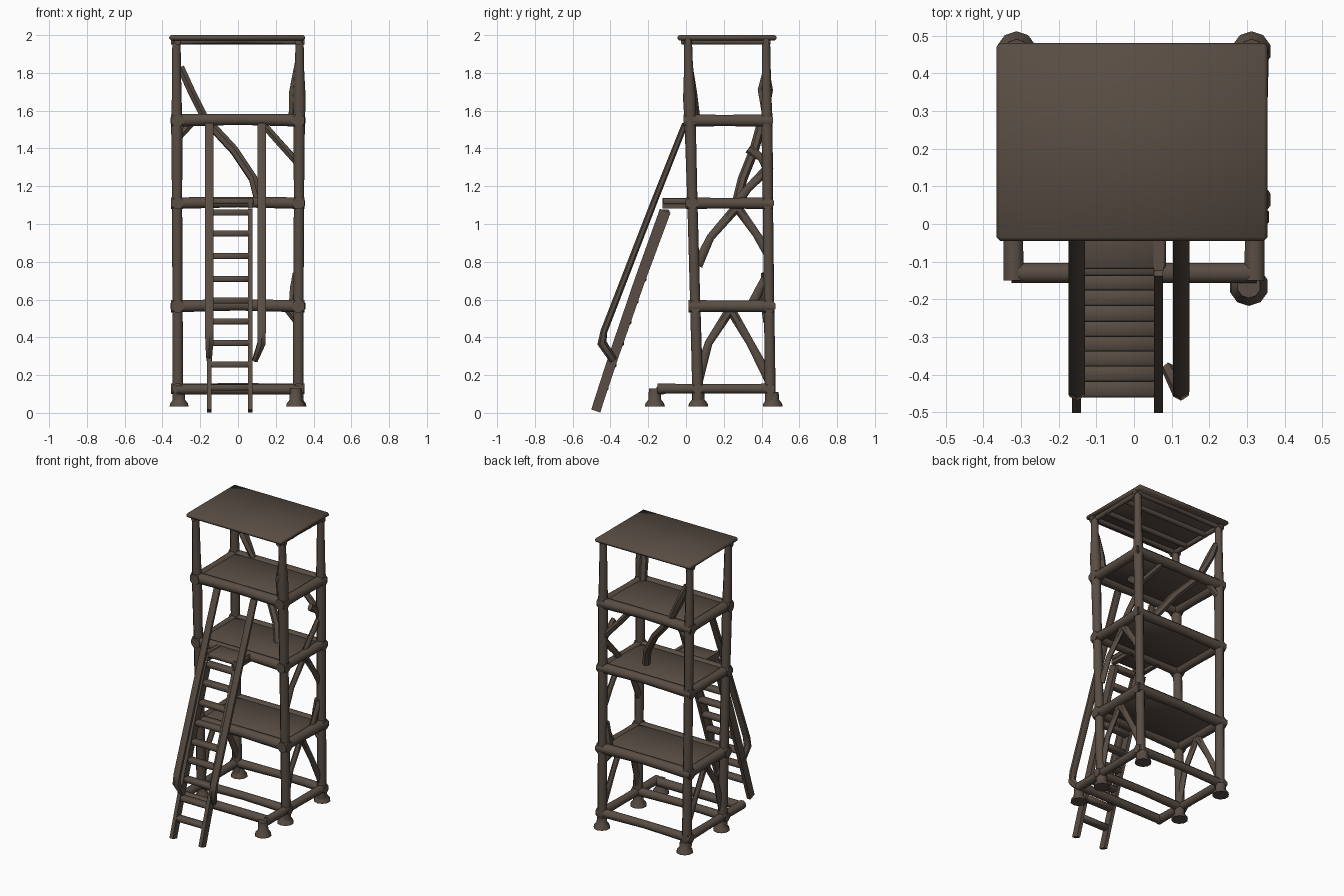
import bpy, bmesh, math
from mathutils import Vector

cube = bpy.data.objects.get("Cube")
if cube:
    bpy.data.objects.remove(cube)

wood = bpy.data.materials.new("dark_brown_wood")
wood.use_nodes = True
BROWN = (0.1, 0.075, 0.058, 1)
wood.diffuse_color = BROWN
bsdf = wood.node_tree.nodes["Principled BSDF"]
bsdf.inputs["Base Color"].default_value = BROWN
bsdf.inputs["Roughness"].default_value = 0.9


def finish(bm, name):
    bmesh.ops.recalc_face_normals(bm, faces=bm.faces)
    mesh = bpy.data.meshes.new(name)
    bm.to_mesh(mesh)
    bm.free()
    obj = bpy.data.objects.new(name, mesh)
    mesh.materials.append(wood)
    bpy.context.collection.objects.link(obj)
    bpy.ops.object.select_all(action="DESELECT")
    obj.select_set(True)
    bpy.context.view_layer.objects.active = obj
    bpy.ops.object.shade_smooth_by_angle(angle=math.radians(50))
    return obj


def pole(name, points, wide, deep=None, sides=8):
    """Sweep a section along points; wide and deep are half sizes, or lists of them."""
    pts = [Vector(p) for p in points]
    n = len(pts)
    wide = wide if isinstance(wide, list) else [wide] * n
    deep = deep if deep else wide
    deep = deep if isinstance(deep, list) else [deep] * n
    grow = 1 / math.cos(math.pi / sides)
    bm = bmesh.new()
    rings = []
    for i, p in enumerate(pts):
        t = (pts[min(i + 1, n - 1)] - pts[max(i - 1, 0)]).normalized()
        side = Vector((1, 0, 0)) if abs(t.x) < 0.8 else Vector((0, 1, 0))
        side = (side - t * side.dot(t)).normalized()
        up = t.cross(side)
        ring = []
        for k in range(sides):
            a = (k + 0.5) * math.tau / sides
            offset = side * wide[i] * math.cos(a) + up * deep[i] * math.sin(a)
            ring.append(bm.verts.new(p + offset * grow))
        rings.append(ring)
    for lo, hi in zip(rings, rings[1:]):
        for k in range(sides):
            j = (k + 1) % sides
            bm.faces.new((lo[k], lo[j], hi[j], hi[k]))
    bm.faces.new(rings[0])
    bm.faces.new(rings[-1])
    return finish(bm, name)


def slab(name, x0, x1, y0, y1, z0, z1, bevel=0.006):
    bm = bmesh.new()
    bmesh.ops.create_cube(bm, size=1)
    for v in bm.verts:
        v.co = Vector((x1 if v.co.x > 0 else x0, y1 if v.co.y > 0 else y0,
                       z1 if v.co.z > 0 else z0))
    bmesh.ops.bevel(bm, geom=bm.edges[:], offset=bevel, segments=1, affect="EDGES")
    return finish(bm, name)


def front_y(z):
    return 0.065 - 0.028 * z


def back_y(z):
    return 0.447 - 0.012 * z


def foot(name, x, y, top):
    pole(name, [(x, y, 0.035), (x, y, 0.05), (x, y, 0.07), (x, y, top)],
         [0.05, 0.047, 0.032, 0.03], sides=10)


# Corner posts and their feet
for s, side in ((-1, "right"), (1, "left")):
    for depth, label in ((front_y, "front"), (back_y, "back")):
        swell = 0.034 if (s, label) == (1, "front") else 0.026
        levels = (0.06, 0.6, 1.12, 1.55, 1.66, 1.85, 1.98)
        pole(f"{label}_{side}_post",
             [(s * (0.318 + 0.004 * z), depth(z), z) for z in levels],
             [0.029, 0.027, 0.027, 0.03, swell, 0.023, 0.022])
        foot(f"{label}_{side}_foot", s * 0.312, depth(0) + (0.012 if label == "back" else 0), 0.11)
foot("outer_left_foot", 0.305, -0.165, 0.13)

# Beams around every storey
for name, z, r in (("base", 0.128, 0.027), ("lower", 0.565, 0.033),
                   ("middle", 1.11, 0.031), ("upper", 1.548, 0.033),
                   ("roof", 1.965, 0.016)):
    for label, y in (("front", front_y(z)), ("back", back_y(z))):
        pole(f"{name}_{label}_beam", [(-0.355, y, z), (0, y, z + 0.006), (0.352, y, z)],
             [r, r * 0.88, r])
    for s, side in ((-1, "right"), (1, "left")):
        y0 = -0.15 if name == "base" else front_y(z) - 0.035
        pole(f"{name}_{side}_beam",
             [(s * 0.32, y0, z), (s * 0.322, 0.2, z), (s * 0.325, back_y(z) + 0.025, z)],
             [r, r * 0.9, r])
pole("base_outer_beam", [(-0.325, -0.13, 0.125), (0.325, -0.13, 0.125)], 0.027)

# Floors, ladder landing and roof
for name, z in (("lower", 0.575), ("middle", 1.118), ("upper", 1.556)):
    slab(f"{name}_floor", -0.322, 0.322, front_y(z), back_y(z), z - 0.008, z + 0.014)
slab("ladder_landing", -0.15, 0.085, -0.12, 0.06, 1.105, 1.135)
slab("roof", -0.365, 0.355, -0.045, 0.48, 1.972, 2.0, 0.01)
for y in (0.12, 0.3):
    pole("roof_rafter", [(-0.33, y, 1.965), (0.33, y, 1.965)], 0.016)

# Ladder: two stringers that turn flat into the landing, and rungs
for x, label in ((-0.153, "right"), (0.065, "left")):
    pole(f"{label}_ladder_rail",
         [(x, -0.478, 0.01), (x, -0.39, 0.28), (x, -0.245, 0.7), (x, -0.11, 1.07)],
         0.012, [0.025, 0.026, 0.028, 0.03], sides=4)
    pole(f"{label}_landing_rail", [(x, -0.125, 1.11), (x, 0.05, 1.11)], 0.013, 0.028, sides=4)
for z in (0.135, 0.255, 0.37, 0.485, 0.595, 0.71, 0.83, 0.95, 1.06):
    y = -0.483 + 0.349 * z
    slab("ladder_rung", -0.15, 0.062, y - 0.025, y + 0.025, z - 0.016, z + 0.016)

# Handrails, bent back at the bottom to meet the ladder
for x, end, label in ((-0.152, -0.153, "right"), (0.125, 0.09, "left")):
    pole(f"{label}_handrail",
         [(x, -0.005, 1.53), (x, -0.16, 1.14), (x, -0.435, 0.43), (x, -0.445, 0.37),
          (end, -0.385, 0.28)],
         [0.022, 0.022, 0.022, 0.021, 0.014], [0.014, 0.015, 0.016, 0.022, 0.018], sides=6)

# Curved side braces: x, then the (y, z) path
braces = [
    ("lower", 1, [(0.065, 0.18), (0.12, 0.37), (0.23, 0.54)]),
    ("lower", 1, [(0.44, 0.18), (0.34, 0.37), (0.24, 0.54)]),
    ("lower", -1, [(0.065, 0.18), (0.12, 0.37), (0.23, 0.54)]),
    ("lower", -1, [(0.44, 0.18), (0.34, 0.37), (0.24, 0.54)]),
    ("middle", 1, [(0.06, 0.78), (0.13, 0.93), (0.27, 1.09)]),
    ("middle", 1, [(0.44, 0.84), (0.37, 0.95), (0.27, 1.09)]),
    ("middle", 1, [(0.35, 0.57), (0.39, 0.66), (0.44, 0.74)]),
    ("upper", 1, [(0.26, 1.1), (0.33, 1.19), (0.42, 1.28)]),
    ("broken", 1, [(0.44, 1.28), (0.4, 1.35), (0.33, 1.4)]),
]
for name, s, path in braces:
    pole(f"{name}_side_brace", [(s * 0.312, y, z) for y, z in path],
         0.014, [0.024, 0.018, 0.022], sides=6)

# Cross braces under the top storey
pole("inner_diagonal_brace", [(-0.15, 0.4, 1.53), (-0.02, 0.36, 1.39), (0.08, 0.3, 1.24),
                              (0.11, 0.27, 1.12)], 0.022, sides=6)
pole("back_left_brace", [(0.14, 0.42, 1.52), (0.22, 0.42, 1.43), (0.31, 0.43, 1.33)],
     0.018, sides=6)
pole("back_right_brace", [(-0.25, 0.42, 1.53), (-0.315, 0.43, 1.46)], 0.018, sides=6)
pole("lower_corner_brace", [(0.26, 0.42, 0.55), (0.315, 0.43, 0.48)], 0.018, sides=6)

# Tapered struts between posts and the top floor
pole("right_top_strut", [(-0.305, 0.425, 1.83), (-0.25, 0.42, 1.71), (-0.18, 0.42, 1.57)],
     0.02, [0.012, 0.035, 0.014], sides=6)
pole("left_top_strut", [(0.312, 0.02, 1.85), (0.295, 0.03, 1.7), (0.29, 0.05, 1.56)],
     [0.012, 0.024, 0.022], sides=6)
pole("left_lower_strut", [(0.31, 0.42, 0.74), (0.295, 0.42, 0.66), (0.29, 0.41, 0.58)],
     0.02, sides=6)
